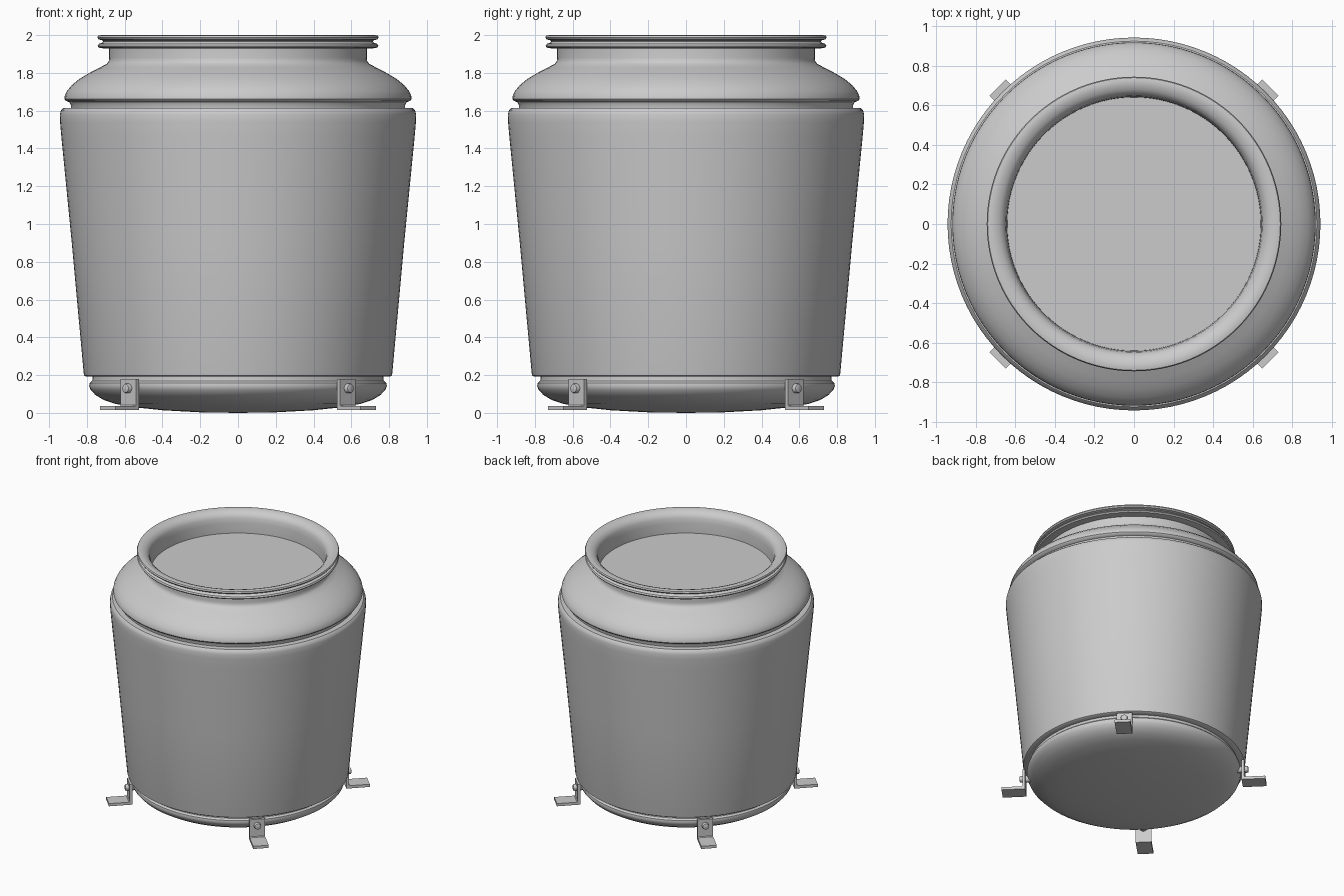
import bpy, bmesh, math
from mathutils import Matrix, Vector

if "Cube" in bpy.data.objects:
    bpy.data.objects.remove(bpy.data.objects["Cube"])

SEG = 96


def finish(name, bm, angle=35):
    bmesh.ops.remove_doubles(bm, verts=bm.verts, dist=1e-5)
    bmesh.ops.recalc_face_normals(bm, faces=bm.faces)
    me = bpy.data.meshes.new(name)
    bm.to_mesh(me)
    bm.free()
    ob = bpy.data.objects.new(name, me)
    bpy.context.collection.objects.link(ob)
    bpy.ops.object.select_all(action='DESELECT')
    ob.select_set(True)
    bpy.context.view_layer.objects.active = ob
    bpy.ops.object.shade_smooth_by_angle(angle=math.radians(angle))
    return ob


def lathe(name, profile):
    """Revolve (radius, z) points around the z axis."""
    bm = bmesh.new()
    vs = [bm.verts.new((r, 0, z)) for r, z in profile]
    es = [bm.edges.new(p) for p in zip(vs, vs[1:])]
    bmesh.ops.spin(bm, geom=vs + es, cent=(0, 0, 0), axis=(0, 0, 1),
                   angle=2 * math.pi, steps=SEG, use_merge=True)
    return finish(name, bm)


# Dished base with rolled edge
lathe("base", [(0, 0), (.2, .003), (.4, .014), (.55, .03), (.65, .048), (.71, .068),
               (.755, .095), (.78, .122), (.788, .142), (.785, .158), (.772, .17),
               (.77, .182), (.77, .2)])

# Tapered main wall
lathe("body", [(.76, .192), (.805, .192), (.814, .198), (.817, .21), (.88, .9),
               (.935, 1.46), (.942, 1.54), (.943, 1.58), (.938, 1.6),
               (.925, 1.613), (.905, 1.615), (.87, 1.615)])

# Shoulder, neck, double lip and recessed floor
lathe("shoulder_and_neck", [
    (.885, 1.6), (.885, 1.63), (.893, 1.645), (.912, 1.652), (.919, 1.662), (.917, 1.68),
    (.905, 1.705), (.88, 1.735), (.84, 1.768), (.79, 1.798), (.73, 1.829), (.695, 1.848),
    (.684, 1.862), (.682, 1.88), (.682, 1.93),
    (.715, 1.93), (.737, 1.934), (.743, 1.943), (.737, 1.954), (.718, 1.96),
    (.713, 1.966), (.718, 1.972), (.738, 1.977), (.745, 1.987), (.74, 1.997),
    (.725, 2.0), (.705, 1.998), (.68, 1.989), (.66, 1.973), (.649, 1.95),
    (.643, 1.91), (.641, 1.83), (0, 1.83)])

# L-shaped feet with bolts, one on each diagonal
L = [(.80, .014), (.975, .014), (.975, .036), (.826, .036), (.82, .042),
     (.82, .18), (.80, .18)]
HALF = .058
for i, side in enumerate(("back_right", "back_left", "front_left", "front_right")):
    turn = Matrix.Rotation(math.radians(45 + 90 * i), 4, 'Z')

    bm = bmesh.new()
    face = bm.faces.new([bm.verts.new((r, -HALF, z)) for r, z in L])
    ext = bmesh.ops.extrude_face_region(bm, geom=[face])
    bmesh.ops.translate(bm, vec=Vector((0, 2 * HALF, 0)),
                        verts=[v for v in ext["geom"] if isinstance(v, bmesh.types.BMVert)])
    bm.transform(turn)
    finish(side + "_foot", bm)

    bm = bmesh.new()
    bmesh.ops.create_cone(bm, cap_ends=True, segments=20, radius1=.025, radius2=.025,
                          depth=.085)
    top = [e for e in bm.edges if all(v.co.z > 0 for v in e.verts)]
    bmesh.ops.bevel(bm, geom=top, offset=.008, segments=2, profile=.5, affect='EDGES')
    bm.transform(turn @ Matrix.Translation((.803, 0, .13))
                 @ Matrix.Rotation(math.pi / 2, 4, 'Y'))
    finish(side + "_bolt", bm)
